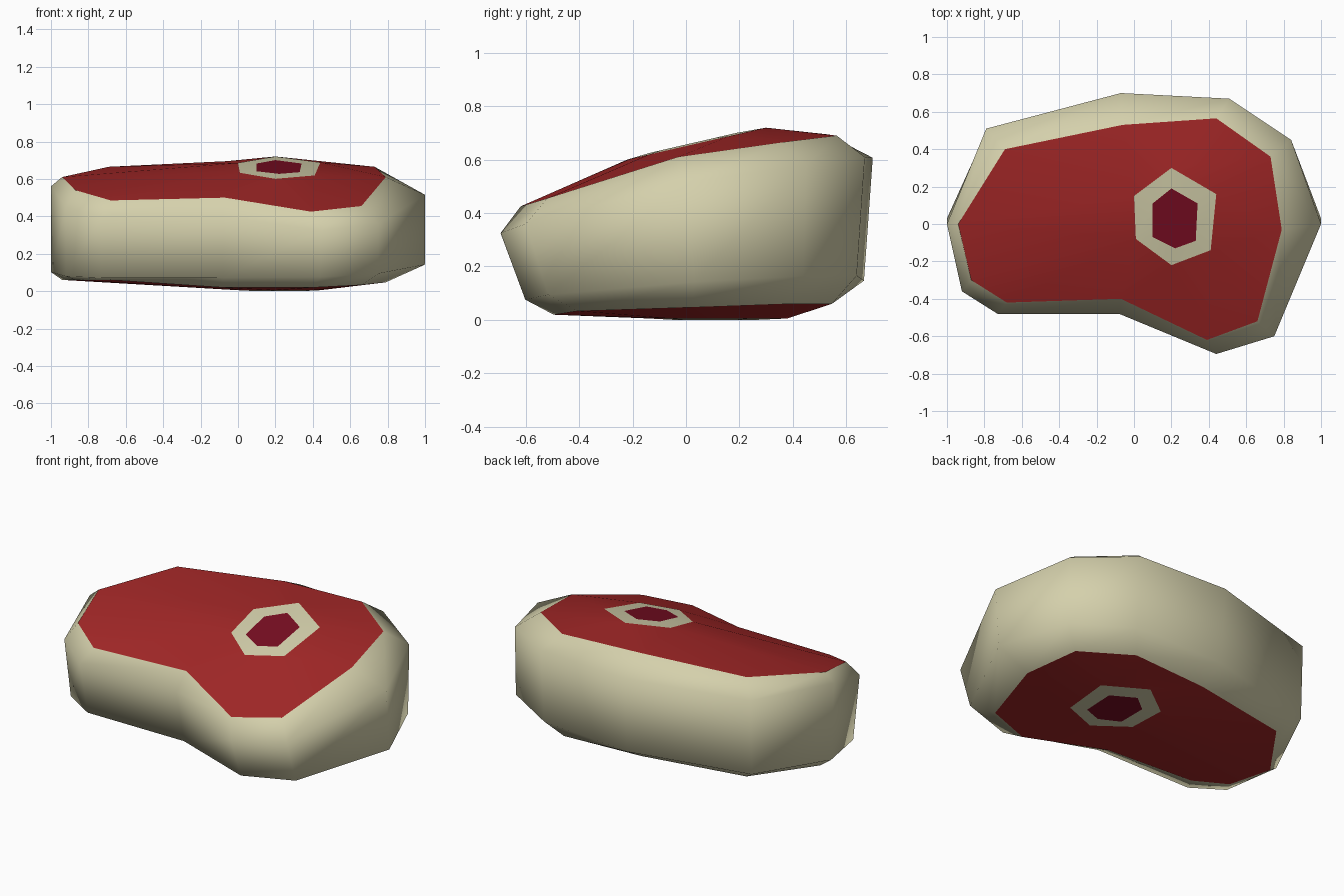
import bpy, bmesh, math

if "Cube" in bpy.data.objects:
    bpy.data.objects.remove(bpy.data.objects["Cube"])


def material(name, rgb):
    m = bpy.data.materials.new(name)
    m.diffuse_color = (*rgb, 1)
    m.use_nodes = True
    m.node_tree.nodes["Principled BSDF"].inputs["Base Color"].default_value = m.diffuse_color
    return m


FAT, MEAT, MARROW = 0, 1, 2
MATS = [material("fat", (0.66, 0.63, 0.41)),
        material("red meat", (0.36, 0.02, 0.02)),
        material("dark marrow", (0.19, 0.004, 0.016))]

# Upper edge of the fat rim, clockwise from the left
rim = [(-1, 0, .56), (-.79, .51, .59), (-.07, .70, .607), (.51, .67, .61),
       (.84, .45, .58), (1, 0, .515), (.75, -.60, .36), (.44, -.695, .325),
       (-.08, -.48, .40), (-.73, -.48, .40), (-.92, -.36, .45)]
# Border of the red meat on the top
cut = [(-.94, 0, .61), (-.69, .40, .665), (-.06, .53, .695), (.44, .565, .69),
       (.73, .36, .665), (.79, -.03, .61), (.66, -.52, .455), (.39, -.62, .425),
       (-.07, -.40, .50), (-.68, -.42, .485), (-.87, -.30, .54)]
# Bone ring, outer and inner
bone_out = [(0, .15), (.2, .30), (.44, .16), (.41, -.14), (.2, -.22), (.01, -.08)]
bone_in = [(.10, .11), (.2, .19), (.34, .11), (.33, -.09), (.22, -.13), (.10, -.07)]


def low_rim(p):
    y = .03 + .91 * p[1]
    return (p[0], y, .10 + .07 * y + .04 * max(0, p[0]))


def low_cut(p):
    y = .05 + .88 * p[1]
    return (p[0], y, min(.06, .07 * math.hypot(p[0] - .2, y + .3)))


def bone_top(p, lift):
    return (p[0], p[1], .651 + .23 * p[1] + lift)


bm = bmesh.new()


def loop(points):
    return [bm.verts.new(p) for p in points]


def face(verts, mat):
    f = bm.faces.new(verts)
    f.material_index = mat
    f.smooth = True


def band(a, b, mat):
    n = len(a)
    for i in range(n):
        k = (i + 1) % n
        face((a[i], a[k], b[k], b[i]), mat)


def zip_loops(outer, inner, mat):
    """Fill between two loops of different counts, advancing by angle."""
    cx = sum(v.co.x for v in inner) / len(inner)
    cy = sum(v.co.y for v in inner) / len(inner)

    def ang(v):
        return math.atan2(v.co.y - cy, v.co.x - cx)
    start = ang(outer[0])

    def progress(vs, i):
        if i >= len(vs):
            return 2 * math.pi + (.5 if vs is inner else 0)
        return (start - ang(vs[i])) % (2 * math.pi)
    i = j = 0
    no, ni = len(outer), len(inner)
    while i < no or j < ni:
        if j >= ni or (i < no and progress(outer, i + 1) <= progress(inner, j + 1)):
            face((outer[i % no], outer[(i + 1) % no], inner[j % ni]), mat)
            i += 1
        else:
            face((outer[i % no], inner[(j + 1) % ni], inner[j % ni]), mat)
            j += 1


# Fat side: top bevel, wall, bottom bevel
top_cut, top_rim = loop(cut), loop(rim)
bot_rim, bot_cut = loop(map(low_rim, rim)), loop(map(low_cut, cut))
band(top_cut, top_rim, FAT)
band(top_rim, bot_rim, FAT)
band(bot_rim, bot_cut, FAT)

# Meat, bone ring and marrow on both sides
for border, outer, inner in (
        (top_cut, [bone_top(p, 0) for p in bone_out], [bone_top(p, .006) for p in bone_in]),
        (bot_cut, [(x, y + .08, .005) for x, y in bone_out],
         [(x, y + .08, 0) for x, y in bone_in])):
    ring, core = loop(outer), loop(inner)
    zip_loops(border, ring, MEAT)
    band(ring, core, FAT)
    face(core, MARROW)

bmesh.ops.recalc_face_normals(bm, faces=bm.faces)
# Crisp borders between colours
for e in bm.edges:
    if len({f.material_index for f in e.link_faces}) > 1:
        e.smooth = False

mesh = bpy.data.meshes.new("steak")
bm.to_mesh(mesh)
bm.free()
for m in MATS:
    mesh.materials.append(m)
bpy.context.collection.objects.link(bpy.data.objects.new("steak", mesh))
